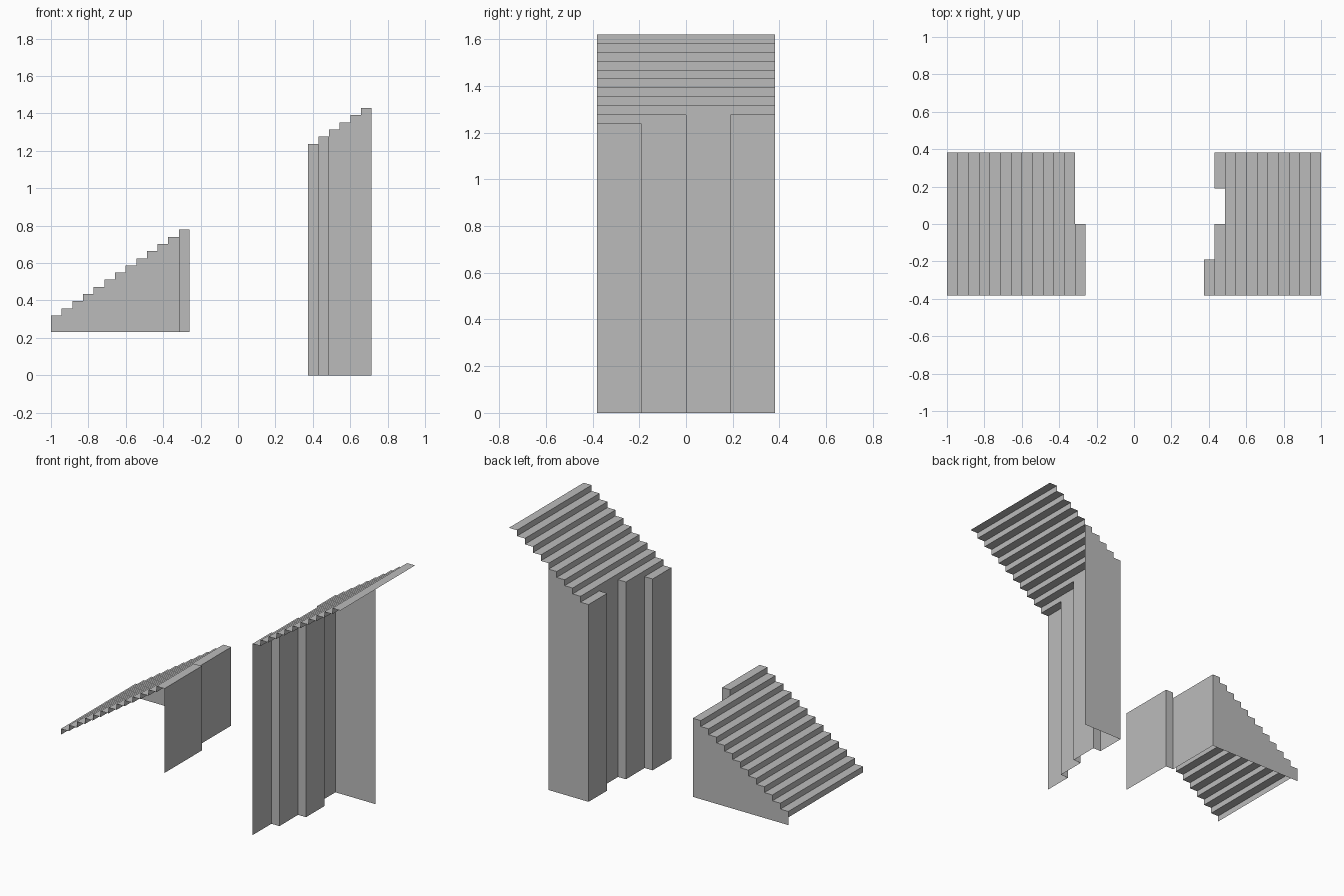
import bpy
import bmesh

cube = bpy.data.objects.get("Cube")
if cube:
    bpy.data.objects.remove(cube, do_unlink=True)

RUN, RISE, HALF = 0.057, 0.0382, 0.382

grey = bpy.data.materials.new("plain grey")
grey.use_nodes = True
grey.diffuse_color = (0.5, 0.5, 0.5, 1)
grey.node_tree.nodes["Principled BSDF"].inputs["Base Color"].default_value = (0.5, 0.5, 0.5, 1)


def make_object(name, polygons):
    """Join flat polygons into one object and merge coplanar neighbours."""
    bm = bmesh.new()
    for points in polygons:
        bm.faces.new([bm.verts.new(p) for p in points])
    bmesh.ops.remove_doubles(bm, verts=bm.verts[:], dist=0.0005)
    bmesh.ops.dissolve_limit(bm, angle_limit=0.01, verts=bm.verts[:], edges=bm.edges[:])
    mesh = bpy.data.meshes.new(name)
    bm.to_mesh(mesh)
    bm.free()
    mesh.materials.append(grey)
    obj = bpy.data.objects.new(name, mesh)
    bpy.context.collection.objects.link(obj)


def tread(x, y0, y1, z):
    return [(x, y0, z), (x + RUN, y0, z), (x + RUN, y1, z), (x, y1, z)]


def across(x, y0, y1, z0, z1):
    return [(x, y0, z1), (x, y1, z1), (x, y1, z0), (x, y0, z0)]


def along(y, x0, x1, z0, z1):
    return [(x0, y, z0), (x1, y, z0), (x1, y, z1), (x0, y, z1)]


def flight(name, x0, z0, lanes):
    """Thin folded steps; each lane is (y0, y1, first step, end step, has first riser)."""
    polygons = []
    for y0, y1, first, end, riser in lanes:
        for i in range(first, end):
            x, z = x0 + i * RUN, z0 + i * RISE
            polygons.append(tread(x, y0, y1, z))
            if i > first or riser:
                polygons.append(across(x, y0, y1, z - RISE, z))
    make_object(name, polygons)


def side_wall(name, x0, z0, base, first, end):
    """Stepped wall closing the back of a flight."""
    points = [(x0 + end * RUN, HALF, base), (x0 + first * RUN, HALF, base)]
    for i in range(first, end):
        z = z0 + i * RISE
        points += [(x0 + i * RUN, HALF, z), (x0 + (i + 1) * RUN, HALF, z)]
    make_object(name, [points])


# Lower flight, open at the front, with a notched wall at its high end
LX, LZ, LBASE = -1.0, 0.32, 0.232
flight("lower_steps", LX, LZ, [(-HALF, 0, 0, 13, True), (0, HALF, 0, 12, True)])
side_wall("lower_back_wall", LX, LZ, LBASE, 0, 12)
notch, high_end, top = LX + 12 * RUN, LX + 13 * RUN, LZ + 12 * RISE
make_object("lower_end_wall", [
    across(high_end, -HALF, 0, LBASE, top),
    along(0, notch, high_end, LBASE, top),
    across(notch, 0, HALF, LBASE, top - RISE),
])

# Upper flight, overhanging at its high end
UX, UZ = 1 - 11 * RUN, 1.62 - 10 * RISE
Q = HALF / 2
lanes = [(-HALF, -Q, 0), (-Q, 0, 1), (0, Q, 2), (Q, HALF, 1)]
flight("upper_steps", UX, UZ, [(a, b, n, 11, False) for a, b, n in lanes])
side_wall("upper_back_wall", UX, UZ, 0, 1, 6)

# Zigzag wall under the low end of the upper flight
panels = [across(UX + n * RUN, a, b, 0, UZ + n * RISE) for a, b, n in lanes]
for (_, y, n), (_, _, m) in zip(lanes, lanes[1:]):
    low = min(n, m)
    panels.append(along(y, UX + low * RUN, UX + max(n, m) * RUN, 0, UZ + low * RISE))
make_object("upper_front_wall", panels)
